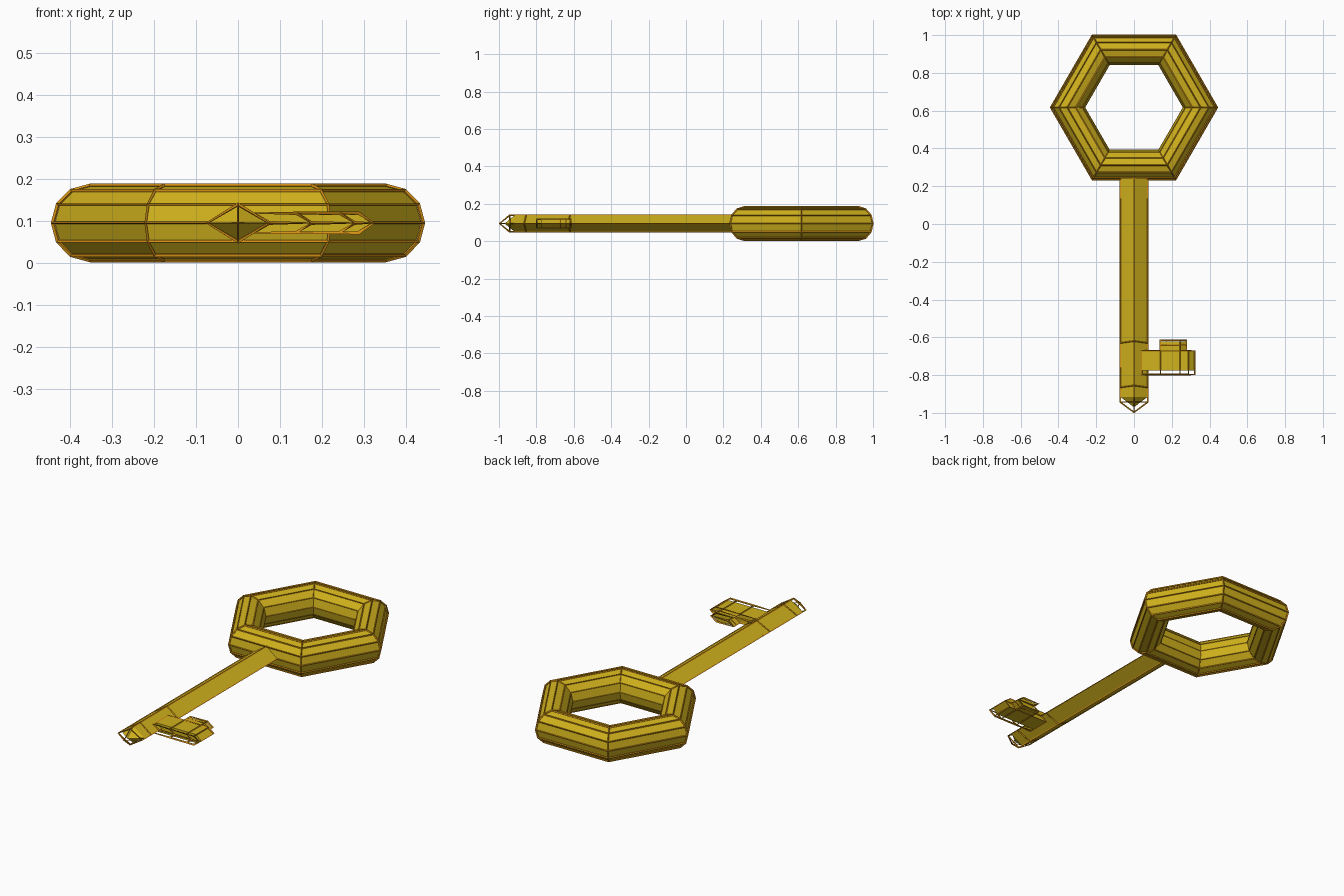
import bpy, bmesh, math

if "Cube" in bpy.data.objects:
    bpy.data.objects.remove(bpy.data.objects["Cube"])

ZC = 0.0945  # mid height of the key


def material(name, rgb):
    m = bpy.data.materials.new(name)
    m.diffuse_color = (*rgb, 1)
    m.use_nodes = True
    m.node_tree.nodes["Principled BSDF"].inputs["Base Color"].default_value = m.diffuse_color
    return m


gold = material("gold", (0.64, 0.445, 0.012))
orange = material("orange_trim", (0.64, 0.27, 0.007))


def finish(ob, name, trim):
    """Name and colour a part; trim parts become a thin edge cage."""
    ob.name = name + ("_trim" if trim else "")
    ob.data.materials.append(orange if trim else gold)
    if trim:
        w = ob.modifiers.new("edges", 'WIREFRAME')
        w.thickness = 0.0095
        w.use_even_offset = False
        w.offset = 0


def loft(name, rings, trim):
    """Join cross-sections with quads; a single-point section closes to a tip."""
    bm = bmesh.new()
    rows = [[bm.verts.new(p) for p in r] for r in rings]
    for a, b in zip(rows, rows[1:]):
        n = len(a)
        for i in range(n):
            j = (i + 1) % n
            bm.faces.new((a[i], a[j], b[0]) if len(b) == 1
                         else (a[i], a[j], b[j], b[i]))
    for r in (rows[0], rows[-1]):
        if len(r) == 6:  # folded end cap
            bm.faces.new((r[0], r[1], r[4], r[5]))
            bm.faces.new((r[1], r[2], r[3], r[4]))
        elif len(r) > 2:
            bm.faces.new(r)
    bmesh.ops.recalc_face_normals(bm, faces=bm.faces)
    me = bpy.data.meshes.new(name)
    bm.to_mesh(me)
    bm.free()
    ob = bpy.data.objects.new(name, me)
    bpy.context.collection.objects.link(ob)
    finish(ob, name, trim)


def diamond(y, w, h, sweep=0.0):
    return [(w, y - sweep, ZC), (0, y, ZC + h), (-w, y - sweep, ZC), (0, y, ZC - h)]


def bar(name, xs, y0, y1, h, trim):
    # Flat bar along x whose sections are folded into chevrons
    d = 0.034
    loft(name, [[(x, y0, ZC - h), (x + d, y0, ZC), (x, y0, ZC + h),
                 (x, y1, ZC + h), (x + d, y1, ZC), (x, y1, ZC - h)]
                for x in xs], trim)


for trim in (False, True):
    # g pulls the solid slightly inside its trim cage
    g = 0.0 if trim else 1.0

    # Hexagonal ring handle
    bpy.ops.mesh.primitive_torus_add(
        major_segments=6, minor_segments=12, location=(0, 0.617, ZC),
        major_radius=0.352 - 0.004 * g, minor_radius=0.089 - 0.001 * g)
    finish(bpy.context.object, "ring_handle", trim)

    # Diamond-section shaft with pointed tip
    w, h = 0.073 - 0.002 * g, 0.044
    tip = 0.027 * g
    loft("shaft", [diamond(0.26, w, h), diamond(-0.62, w, h, 0.01),
                   diamond(-0.855, w, h, 0.01), diamond(-0.943 + tip, w, h),
                   [(0, -0.997 + tip, ZC)]], trim)

    # Bit and its tooth
    bh = 0.0235
    bar("bit", [0.04, 0.14, 0.243, 0.288 - 0.005 * g],
        -0.797 + 0.022 * g, -0.672, bh, trim)
    bar("tooth", [0.14, 0.243], -0.672, -0.642, bh, trim)
    bar("tooth_end", [0.14, 0.243], -0.642, -0.615 - 0.008 * g, bh, trim)
